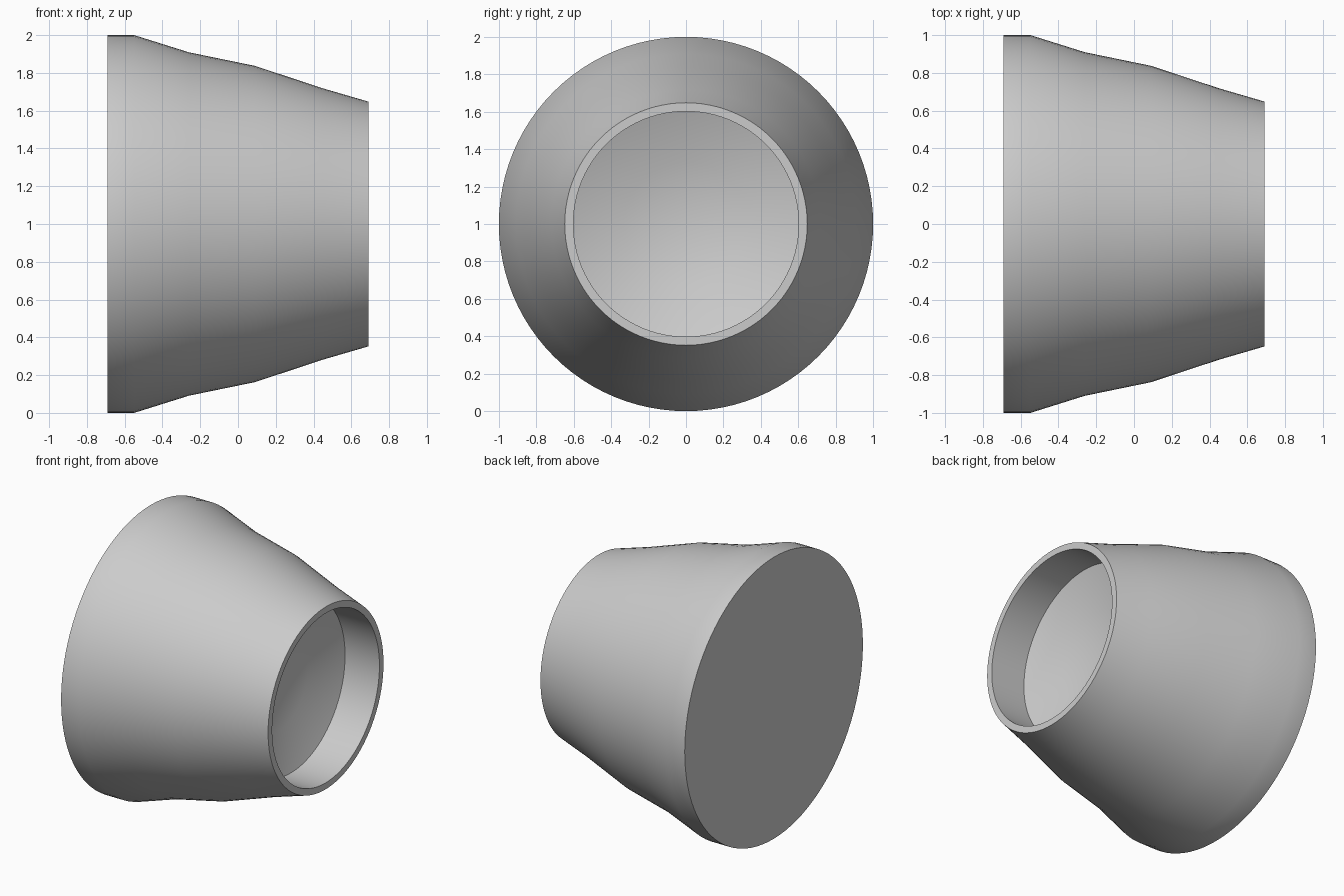
import bpy
import bmesh
import math
from mathutils import Vector

SEGMENTS = 96
AXIS_HEIGHT = 1.0

cube = bpy.data.objects.get("Cube")
if cube:
    bpy.data.objects.remove(cube, do_unlink=True)

# Single plain grey
grey = bpy.data.materials.new("plain grey")
grey.use_nodes = True
colour = (0.6, 0.6, 0.6, 1.0)
grey.diffuse_color = colour
grey.node_tree.nodes["Principled BSDF"].inputs["Base Color"].default_value = colour


def lathe(name, profile):
    """Turn (x, radius) points around the horizontal x axis."""
    bm = bmesh.new()
    verts = [bm.verts.new((x, 0, r)) for x, r in profile]
    edges = [bm.edges.new(pair) for pair in zip(verts, verts[1:])]
    bmesh.ops.spin(bm, geom=verts + edges, cent=Vector(), axis=Vector((1, 0, 0)),
                   angle=math.tau, steps=SEGMENTS)
    bmesh.ops.remove_doubles(bm, verts=bm.verts, dist=0.0005)
    bmesh.ops.recalc_face_normals(bm, faces=bm.faces)
    mesh = bpy.data.meshes.new(name)
    bm.to_mesh(mesh)
    bm.free()
    mesh.materials.append(grey)
    obj = bpy.data.objects.new(name, mesh)
    obj.location.z = AXIS_HEIGHT
    bpy.context.collection.objects.link(obj)
    bpy.ops.object.select_all(action="DESELECT")
    obj.select_set(True)
    bpy.context.view_layer.objects.active = obj
    bpy.ops.object.shade_smooth_by_angle(angle=math.radians(30))
    return obj


# Flat wide back, flared outer wall, thin rim, straight recess, shallow dish
back = [(-0.69, 0), (-0.69, 1.0)]
outer_wall = [(-0.55, 1.0), (-0.26, 0.909), (0.09, 0.837), (0.45, 0.718), (0.69, 0.648)]
recess = [(0.69, 0.602), (0.42, 0.602)]
dish = [(0.32, 0.33), (0.28, 0)]
lathe("flared_cup", back + outer_wall + recess + dish)
